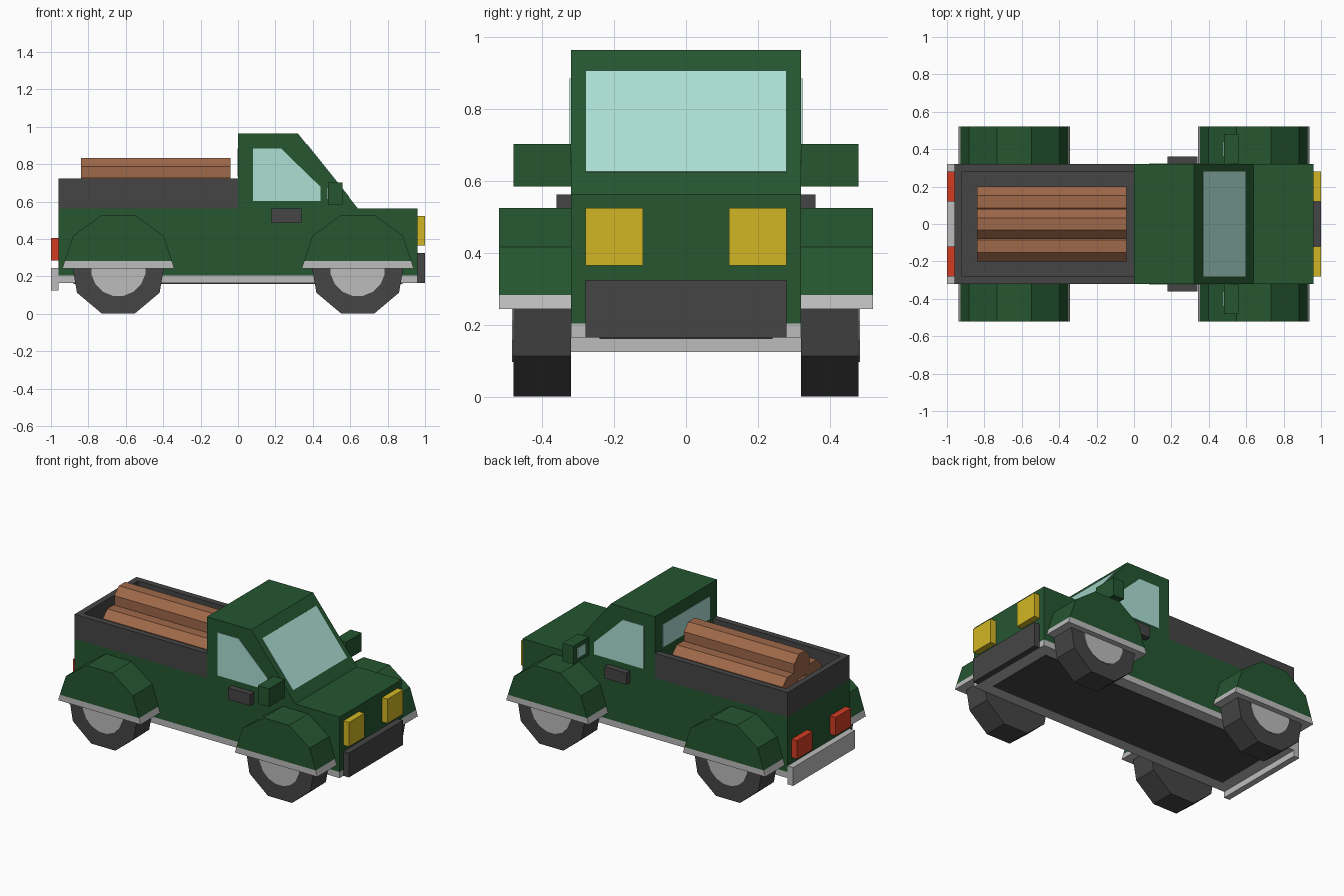
import bpy, bmesh, math
from mathutils import Vector

if "Cube" in bpy.data.objects:
    bpy.data.objects.remove(bpy.data.objects["Cube"])


def material(name, r, g, b):
    lin = [((c / 255 + 0.055) / 1.055) ** 2.4 for c in (r, g, b)]
    m = bpy.data.materials.new(name)
    m.diffuse_color = (*lin, 1)
    m.use_nodes = True
    m.node_tree.nodes["Principled BSDF"].inputs["Base Color"].default_value = m.diffuse_color
    return m


GREEN = material("green paint", 37, 86, 48)
DARK = material("dark grey", 69, 69, 69)
LIGHT = material("light grey", 188, 188, 188)
GLASS = material("pale glass", 172, 224, 212)
YELLOW = material("yellow lamp", 210, 182, 36)
RED = material("red lamp", 212, 60, 36)
WOOD = material("brown wood", 158, 104, 73)


def prism(name, pts, axis, a, b, mat):
    """Extrude a profile along y (profile in x,z) or along x (profile in y,z)."""
    bm = bmesh.new()
    place = (lambda p, q, t: (p, t, q)) if axis == "y" else (lambda p, q, t: (t, p, q))
    face = bm.faces.new([bm.verts.new(place(p, q, a)) for p, q in pts])
    ext = bmesh.ops.extrude_face_region(bm, geom=[face])
    shift = Vector(place(0, 0, b - a))
    bmesh.ops.translate(bm, vec=shift, verts=[v for v in ext["geom"] if isinstance(v, bmesh.types.BMVert)])
    bmesh.ops.recalc_face_normals(bm, faces=bm.faces)
    me = bpy.data.meshes.new(name)
    bm.to_mesh(me)
    bm.free()
    me.materials.append(mat)
    ob = bpy.data.objects.new(name, me)
    bpy.context.collection.objects.link(ob)
    return ob


def box(name, x, y, z, mat):
    pts = [(x[0], z[0]), (x[1], z[0]), (x[1], z[1]), (x[0], z[1])]
    return prism(name, pts, "y", y[0], y[1], mat)


def ngon(cx, cz, r, n):
    """Regular polygon with a flat bottom edge."""
    angles = [-math.pi / 2 + math.pi / n + i * 2 * math.pi / n for i in range(n)]
    return [(cx + r * math.cos(t), cz + r * math.sin(t)) for t in angles]


# Body with cab, chassis and underside
prism("body", [(-.96, .204), (.96, .204), (.96, .564), (.64, .564), (.32, .964),
               (0, .964), (0, .564), (-.96, .564)], "y", -.32, .32, GREEN)
box("chassis", (-.96, .96), (-.32, .32), (.164, .204), LIGHT)
box("underside", (-.88, .88), (-.24, .24), (.160, .166), DARK)

# Load bed
box("bed_floor", (-.94, 0), (-.30, .30), (.562, .568), DARK)
box("tailgate", (-.96, -.92), (-.32, .32), (.564, .724), DARK)
for s in (-1, 1):
    box("bed_side", (-.92, 0), sorted((s * .28, s * .32)), (.564, .724), DARK)

# Logs, two below and one on top
for y, z in ((-.12, .648), (.12, .648), (0, .753)):
    prism("log", ngon(y, z, .08 / math.cos(math.pi / 8), 8), "x", -.84, -.04, WOOD)

# Windscreen plate lying on the sloped cab front, and rear window
nx, nz = .781 * .004, .625 * .004
low, high = (.592, .624), (.368, .904)
prism("windscreen", [low, high, (high[0] + nx, high[1] + nz), (low[0] + nx, low[1] + nz)],
      "y", -.28, .28, GLASS)
box("rear_window", (-.004, .002), (-.245, .245), (.735, .884), GLASS)

# Bumpers
box("front_bumper", (.96, 1), (-.28, .28), (.164, .324), DARK)
box("rear_bumper", (-1, -.96), (-.32, .32), (.124, .244), LIGHT)

# Parts mirrored on both sides
for s in (-1, 1):
    def span(a, b):
        return sorted((s * a, s * b))

    box("headlight", (.96, 1), span(.12, .28), (.365, .524), YELLOW)
    box("tail_light", (-1, -.96), span(.12, .28), (.284, .404), RED)
    box("door_handle", (.18, .34), span(.32, .36), (.486, .562), DARK)
    box("mirror", (.48, .56), span(.32, .48), (.584, .703), GREEN)
    box("mirror_glass", (.476, .482), span(.36, .44), (.612, .676), GLASS)
    prism("side_window", [(.08, .602), (.08, .884), (.23, .884), (.29, .825), (.44, .68), (.44, .602)],
          "y", *span(.318, .324), GLASS)

    # Wheels, hubs, fenders and fender trim
    for cx in (-.64, .64):
        prism("wheel", ngon(cx, .24, .255, 9), "y", *span(.32, .48), DARK)
        prism("hub", ngon(cx, .24, .147, 16), "y", *span(.478, .484), LIGHT)
        arch = [(.287, .282), (.243, .416), (.093, .525)]
        prism("fender", [(cx + x, z) for x, z in arch] + [(cx - x, z) for x, z in arch[::-1]],
              "y", *span(.32, .52), GREEN)
        prism("fender_trim", [(cx - .299, .243), (cx + .299, .243), (cx + .287, .282), (cx - .287, .282)],
              "y", *span(.32, .52), LIGHT)
